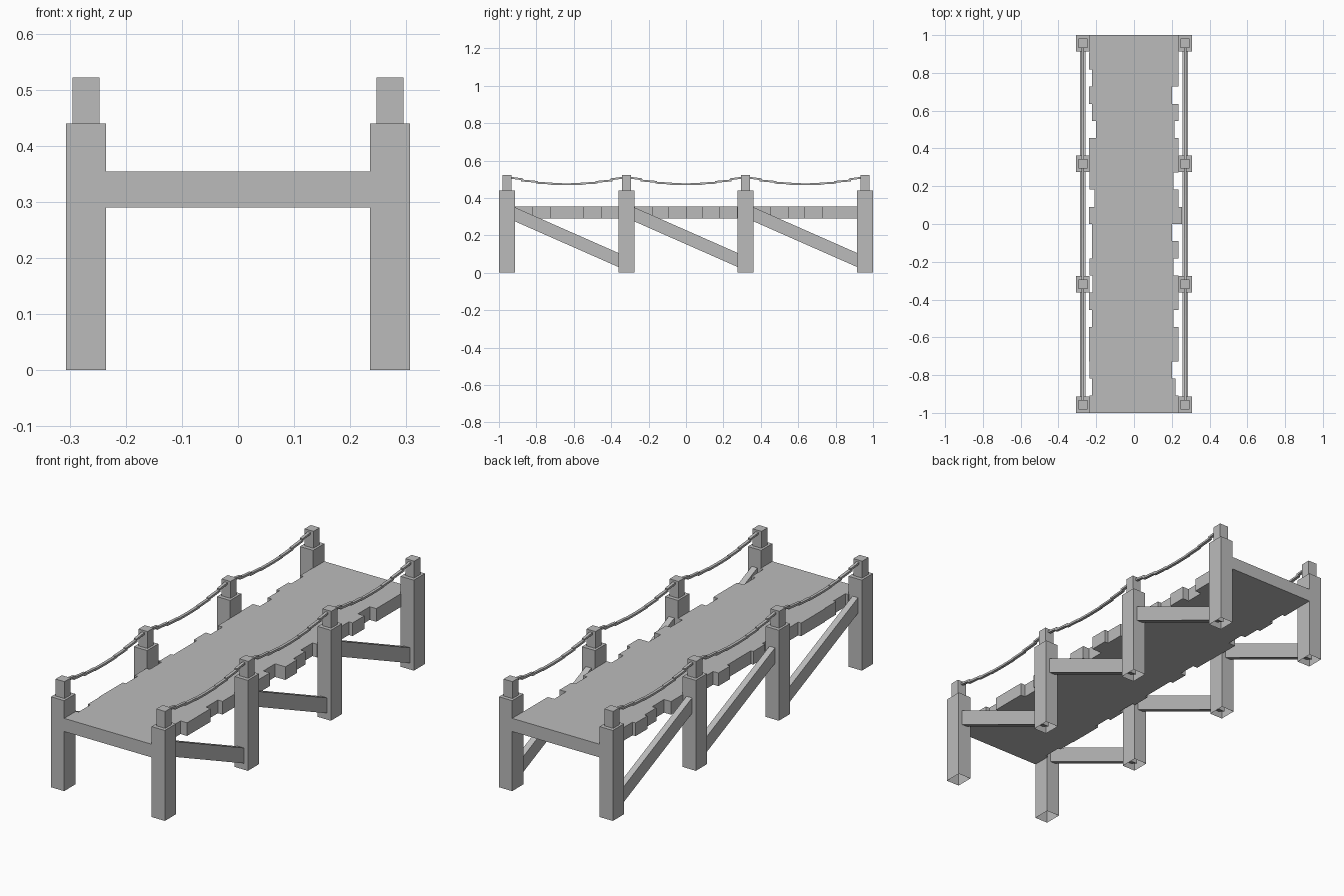
import bpy, bmesh, math
from mathutils import Matrix, Vector

if "Cube" in bpy.data.objects:
    bpy.data.objects.remove(bpy.data.objects["Cube"], do_unlink=True)

grey = bpy.data.materials.new("weathered_grey")
grey.use_nodes = True
grey.diffuse_color = (0.5, 0.5, 0.5, 1)
grey.node_tree.nodes["Principled BSDF"].inputs["Base Color"].default_value = (0.5, 0.5, 0.5, 1)


def add_box(bm, center, size, tilt=0.0, shear=0.0, open_bottom=False):
    """Box tilted about x, or sheared so z changes along y."""
    shape = Matrix.Diagonal((*size, 1))
    slope = Matrix.Identity(4)
    slope[2][1] = shear
    place = Matrix.Translation(center) @ Matrix.Rotation(tilt, 4, 'X') @ slope
    verts = bmesh.ops.create_cube(bm, size=1, matrix=place @ shape)["verts"]
    if open_bottom:
        faces = {f for v in verts for f in v.link_faces}
        lowest = min(faces, key=lambda f: f.calc_center_median().z)
        bmesh.ops.delete(bm, geom=[lowest], context='FACES_ONLY')


def finish(name, bm):
    mesh = bpy.data.meshes.new(name)
    bm.to_mesh(mesh)
    bm.free()
    mesh.materials.append(grey)
    obj = bpy.data.objects.new(name, mesh)
    bpy.context.scene.collection.objects.link(obj)
    return obj


POST_X = 0.271
POST_Y = [-0.957, -0.319, 0.319, 0.957]
SPAN = POST_Y[1] - POST_Y[0]

# Deck of planks with ragged ends, listed from back to front
right_ends = [.236, .235, .235, .20, .235, .215, .235, .235, .21, .235, .255,
              .20, .235, .21, .235, .235, .21, .235, .235, .20, .22, .236]
left_ends = [.236, .238, .222, .238, .222, .20, .238, .235, .235, .21, .238,
             .222, .222, .235, .22, .238, .222, .238, .238, .235, .222, .236]
width = 2 / len(right_ends)
bm = bmesh.new()
for i, (r, l) in enumerate(zip(right_ends, left_ends)):
    y = 1 - (i + 0.5) * width
    add_box(bm, ((r - l) / 2, y, 0.322), (r + l, width, 0.064))
finish("deck_planks", bm)

for side, x in (("left", POST_X), ("right", -POST_X)):
    # Posts with open undersides and a narrow cap
    for n, y in enumerate(POST_Y, 1):
        bm = bmesh.new()
        add_box(bm, (x, y, 0.22), (0.071, 0.086, 0.44), open_bottom=True)
        finish(f"{side}_post_{n}", bm)
        bm = bmesh.new()
        add_box(bm, (x, y, 0.481), (0.048, 0.048, 0.082))
        finish(f"{side}_post_cap_{n}", bm)

    for n, y in enumerate(POST_Y[:-1], 1):
        # Diagonal brace, high at the front and low at the back
        bm = bmesh.new()
        add_box(bm, (x, y + SPAN / 2, 0.19), (0.03, SPAN, 0.075), shear=-0.441)
        finish(f"{side}_brace_{n}", bm)

        # Sagging rope of short overlapping links
        bm = bmesh.new()
        links = 8
        step = SPAN / links
        for k in range(links):
            t = (k + 0.5) / links * 2 - 1
            z = 0.473 + 0.042 * t * t
            slope = 4 * 0.042 * t / SPAN
            add_box(bm, (x, y + (k + 0.5) * step, z), (0.014, step * 1.12, 0.01),
                    tilt=math.atan(slope) * 0.55)
        finish(f"{side}_rope_{n}", bm)
